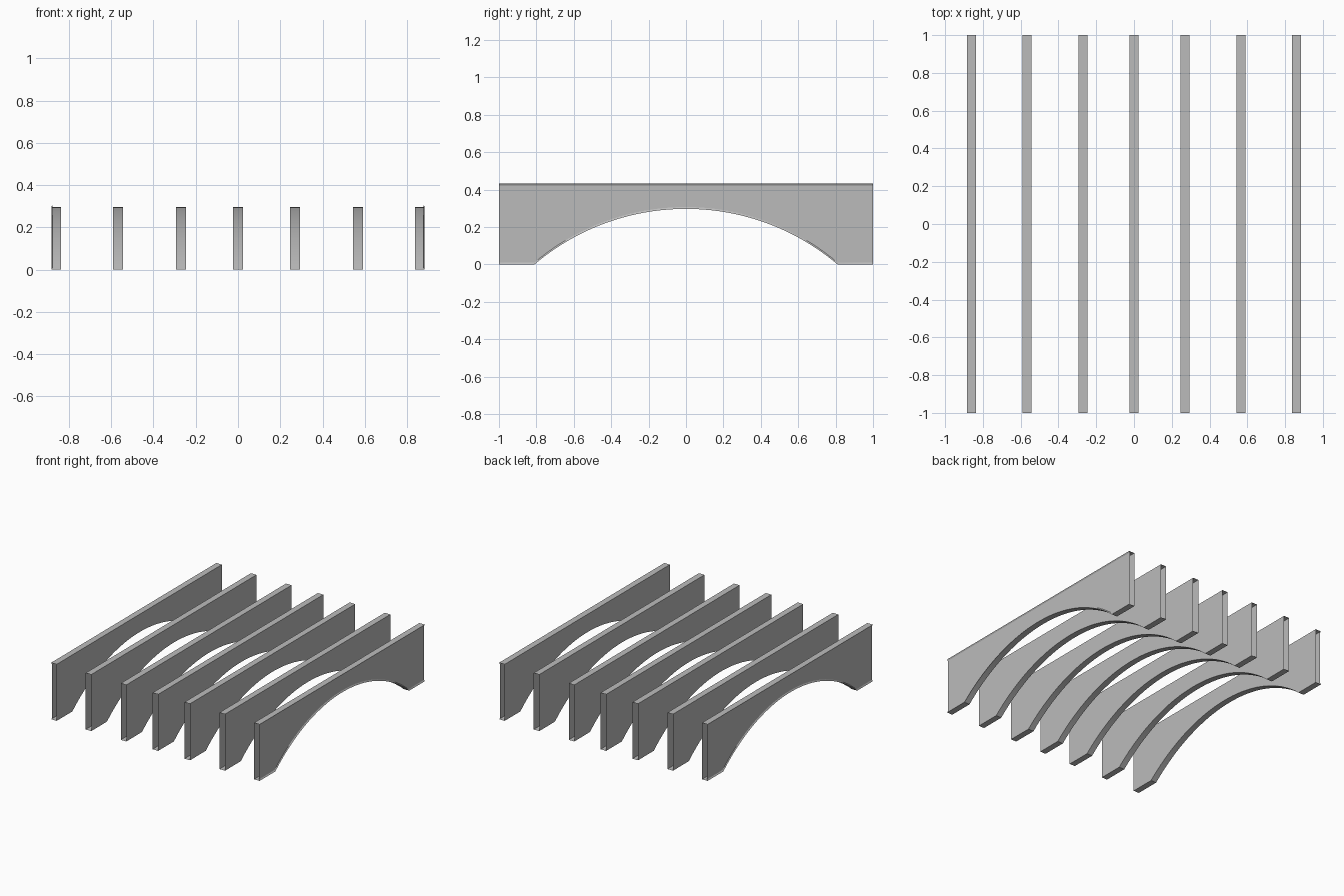
import bpy
import bmesh
import math

cube = bpy.data.objects.get("Cube")
if cube:
    bpy.data.objects.remove(cube, do_unlink=True)

# Main dimensions
HALF_LENGTH, HEIGHT, HALF_WIDTH = 1.0, 0.433, 0.0235
SPRING, RISE, ARCH_STEPS = 0.81, 0.297, 40
LIP_DEPTH, LIP_HEIGHT = 0.006, 0.01

grey = bpy.data.materials.new("concrete grey")
grey.use_nodes = True
grey.diffuse_color = (0.5, 0.5, 0.5, 1)
grey.node_tree.nodes["Principled BSDF"].inputs["Base Color"].default_value = (0.5, 0.5, 0.5, 1)


def underside():
    """Underside path (y, z): flat foot, circular arch, flat foot."""
    radius = (SPRING ** 2 + RISE ** 2) / (2 * RISE)
    half_angle = math.asin(SPRING / radius)
    path = [(-HALF_LENGTH, 0)]
    for i in range(ARCH_STEPS + 1):
        a = half_angle * (2 * i / ARCH_STEPS - 1)
        path.append((radius * math.sin(a), radius * math.cos(a) - radius + RISE))
    return path + [(HALF_LENGTH, 0)]


def section(z, lip):
    """Cross-section (x, z); outer beams have a recessed panel between sloped lips."""
    w = HALF_WIDTH
    pts = [(-w, z), (w, z)]
    if lip:
        pts += [(w - LIP_DEPTH, z + LIP_HEIGHT), (w - LIP_DEPTH, HEIGHT - LIP_HEIGHT)]
    return pts + [(w, HEIGHT), (-w, HEIGHT)]


def make_beam(name, x, lip_side=0):
    """Hollow arched beam, open at both ends."""
    bm = bmesh.new()
    rings = []
    for y, z in underside():
        pts = section(z, lip_side != 0)
        if lip_side < 0:
            pts = [(-px, pz) for px, pz in reversed(pts)]
        rings.append([bm.verts.new((x + px, y, pz)) for px, pz in pts])
    for a, b in zip(rings, rings[1:]):
        for i in range(len(a)):
            j = (i + 1) % len(a)
            bm.faces.new((a[i], b[i], b[j], a[j]))
    mesh = bpy.data.meshes.new(name)
    bm.to_mesh(mesh)
    bm.free()
    mesh.materials.append(grey)
    beam = bpy.data.objects.new(name, mesh)
    bpy.context.collection.objects.link(beam)
    bpy.ops.object.select_all(action="DESELECT")
    beam.select_set(True)
    bpy.context.view_layer.objects.active = beam
    bpy.ops.object.shade_smooth_by_angle(angle=math.radians(25))


# Row of seven beams, mirrored about the centre one
make_beam("centre_beam", 0)
for side, label in ((1, "left"), (-1, "right")):
    make_beam(label + "_inner_beam", side * 0.27)
    make_beam(label + "_middle_beam", side * 0.567)
    make_beam(label + "_outer_beam", side * 0.86, lip_side=side)
